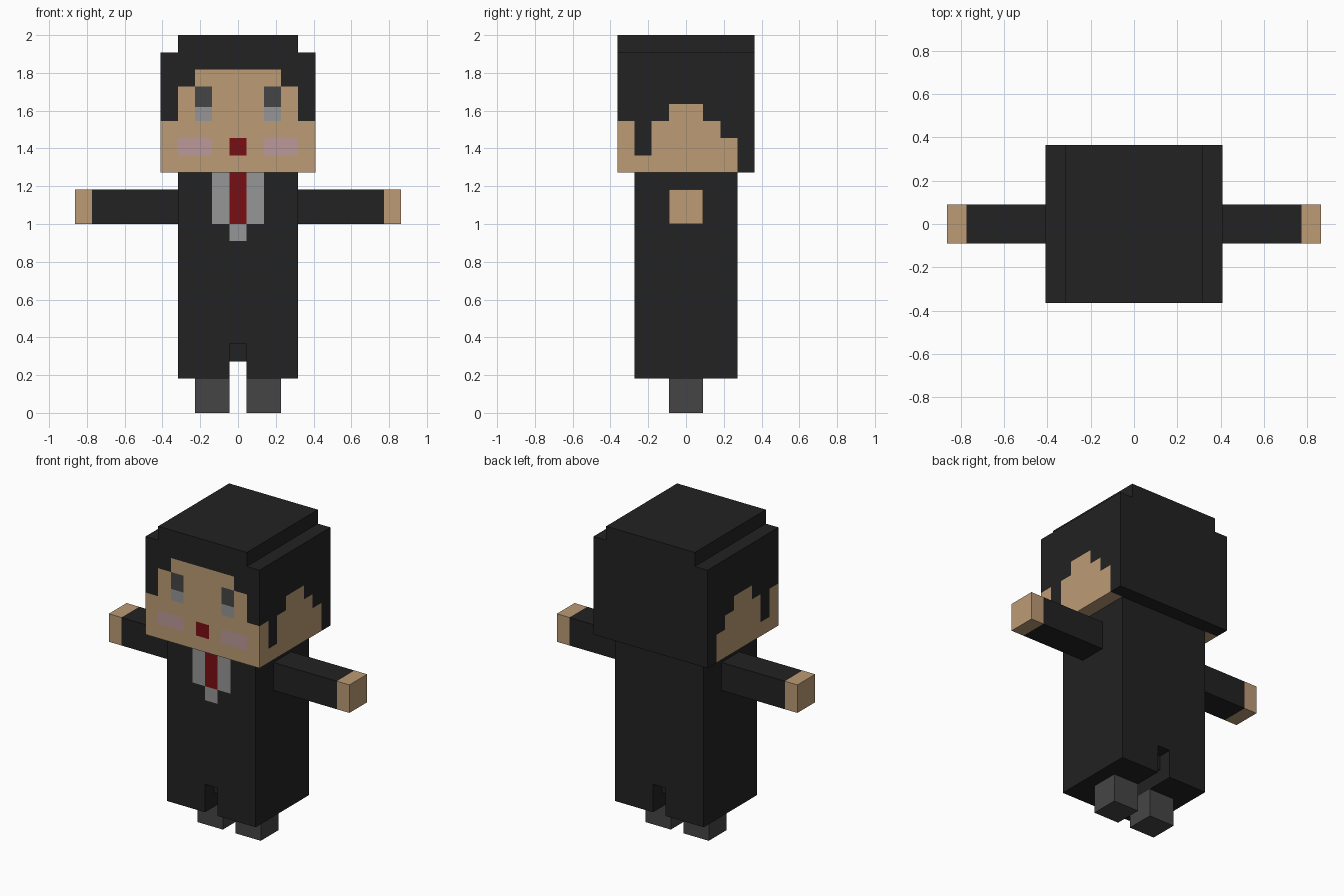
import bpy, bmesh
from mathutils import Vector

if "Cube" in bpy.data.objects:
    bpy.data.objects.remove(bpy.data.objects["Cube"], do_unlink=True)

U = 1 / 11  # one block unit; the figure is 22 blocks tall


def material(name, rgb):
    lin = [(c / 255 / 12.92) if c < 11 else ((c / 255 + 0.055) / 1.055) ** 2.4 for c in rgb]
    m = bpy.data.materials.new(name)
    m.use_nodes = True
    m.diffuse_color = (*lin, 1)
    bsdf = m.node_tree.nodes["Principled BSDF"]
    bsdf.inputs["Base Color"].default_value = (*lin, 1)
    bsdf.inputs["Roughness"].default_value = 0.9
    return m


BLACK = material("black cloth", (34, 34, 34))
SKIN = material("skin", (188, 155, 117))
GREY = material("dark grey", (69, 69, 69))
LIGHT = material("light grey", (150, 150, 150))
RED = material("red", (122, 14, 18))
BLUSH = material("blush pink", (188, 153, 152))


def box(name, lo, hi, mats, cuts=((), (), ()), rule=None):
    """Box between two corners in block units, cut along the given planes.
    rule(centre, normal) returns the material of each face."""
    bm = bmesh.new()
    bmesh.ops.create_cube(bm, size=1)
    for v in bm.verts:
        v.co = Vector([lo[i] + (v.co[i] + 0.5) * (hi[i] - lo[i]) for i in range(3)])
    for axis, positions in enumerate(cuts):
        for p in positions:
            co, no = Vector(), Vector()
            co[axis], no[axis] = p, 1
            bmesh.ops.bisect_plane(bm, geom=bm.verts[:] + bm.edges[:] + bm.faces[:],
                                   plane_co=co, plane_no=no, dist=1e-4)
    bm.normal_update()
    if rule:
        for f in bm.faces:
            f.material_index = mats.index(rule(f.calc_center_median(), f.normal))
    bmesh.ops.scale(bm, vec=(U, U, U), verts=bm.verts)
    mesh = bpy.data.meshes.new(name)
    bm.to_mesh(mesh)
    bm.free()
    for m in mats:
        mesh.materials.append(m)
    ob = bpy.data.objects.new(name, mesh)
    bpy.context.collection.objects.link(ob)
    return ob


def head_rule(c, n):
    x = abs(c.x)
    if n.y < -0.5:  # face: eyes, cheeks, mouth and fringe
        if 1.5 < x < 2.5 and 17 < c.z < 19:
            return GREY if c.z > 17.8 else LIGHT
        if 15 < c.z < 16:
            if x < 0.5:
                return RED
            if 1.5 < x < 3.5:
                return BLUSH
        hairline = 20 if x < 2.5 else 19 if x < 3.5 else 17
        return SKIN if c.z < hairline else BLACK
    if abs(n.x) > 0.5:  # sides: stepped hairline, front to back
        hairline = (17, 15, 17, 18, 18, 17, 16, 14)[int(c.y + 4)]
        # the sideburn keeps skin below it
        return SKIN if c.z < hairline else BLACK
    if n.z < -0.5:  # underside
        return SKIN if c.y < 3 else BLACK
    return BLACK


def torso_rule(c, n):
    if n.y < -0.5:  # shirt front and tie
        x = abs(c.x)
        if c.z > 11 and x < 1.5:
            return RED if x < 0.5 else LIGHT
        if c.z > 10 and x < 0.5:
            return LIGHT
    return BLACK


# Head and raised hair crown
box("head", (-4.5, -4, 14), (4.5, 4, 21), [BLACK, SKIN, GREY, LIGHT, RED, BLUSH],
    ([i - 3.5 for i in range(8)], range(-3, 4), (15, 16, 17, 17.8, 18, 19, 20)), head_rule)
box("hair_crown", (-3.5, -4, 21), (3.5, 4, 22), [BLACK])

# Coat, with a notch between the trouser legs
box("torso", (-3.5, -3, 4), (3.5, 3, 14), [BLACK, LIGHT, RED],
    ((-1.5, -0.5, 0.5, 1.5), (), (10, 11)), torso_rule)
box("crotch", (-0.5, -2, 3), (0.5, 2, 4), [BLACK])

# Paired limbs
for side, s in (("left", 1), ("right", -1)):
    def limb(name, x0, x1, y, z0, z1, mat):
        a, b = sorted((s * x0, s * x1))
        box(f"{side}_{name}", (a, -y, z0), (b, y, z1), [mat])

    limb("trouser_leg", 0.5, 3.5, 3, 2, 4, BLACK)
    limb("foot", 0.5, 2.5, 1, 0, 2, GREY)
    limb("sleeve", 3.5, 8.5, 1, 11, 13, BLACK)
    limb("hand", 8.5, 9.5, 1, 11, 13, SKIN)
